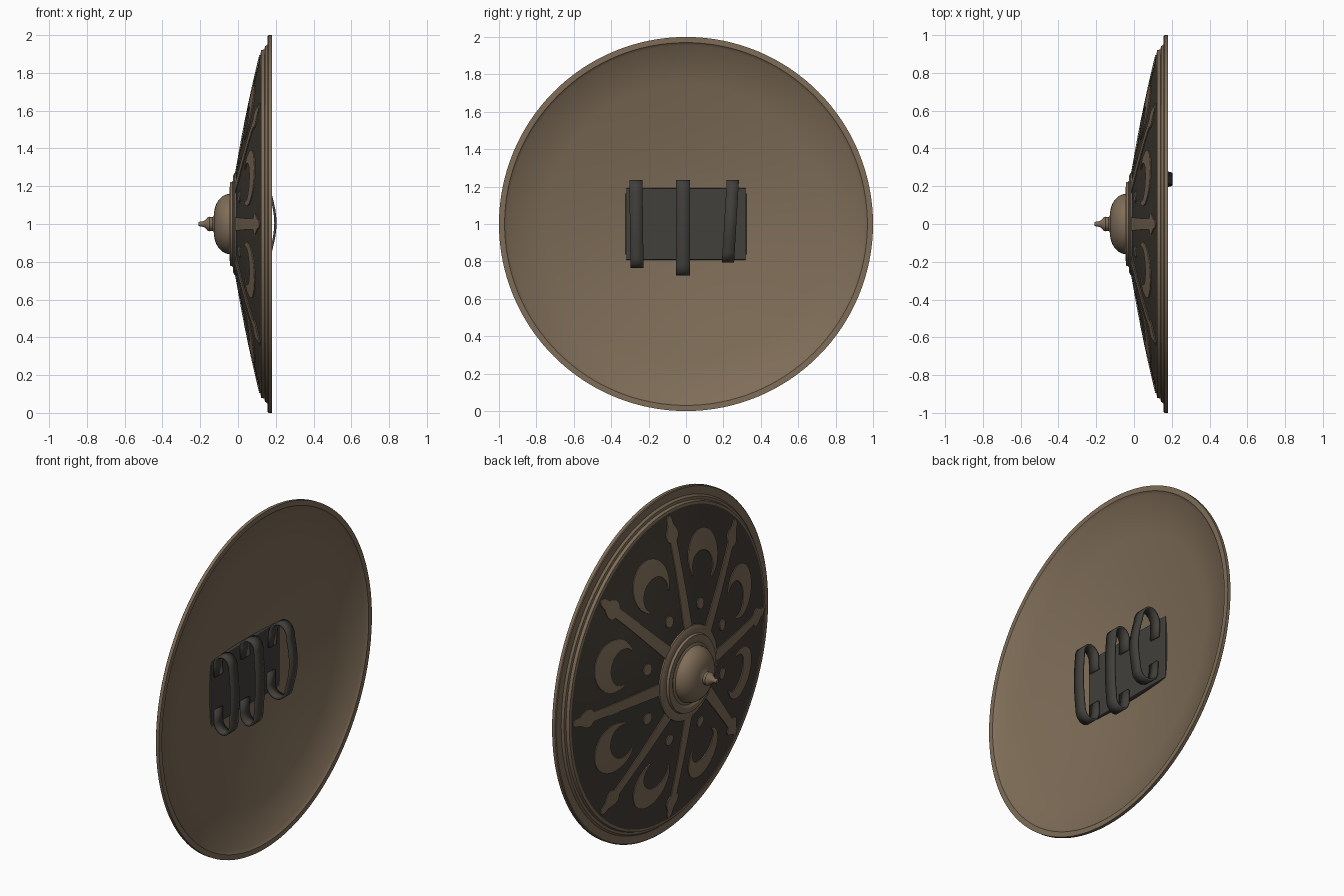
import bpy, bmesh, math
from mathutils import Vector

if "Cube" in bpy.data.objects:
    bpy.data.objects.remove(bpy.data.objects["Cube"])

def material(name, rgb):
    m = bpy.data.materials.new(name)
    m.diffuse_color = (*rgb, 1)
    m.use_nodes = True
    m.node_tree.nodes["Principled BSDF"].inputs["Base Color"].default_value = m.diffuse_color
    return m

BRONZE = material("bronze", (0.21, 0.152, 0.097))
FIELD = material("dark field", (0.054, 0.045, 0.035))
LEATHER = material("dark leather", (0.054, 0.050, 0.043))

def finish(name, bm, mats, smooth=True):
    bmesh.ops.recalc_face_normals(bm, faces=bm.faces)
    me = bpy.data.meshes.new(name)
    bm.to_mesh(me)
    bm.free()
    ob = bpy.data.objects.new(name, me)
    bpy.context.collection.objects.link(ob)
    for m in mats:
        me.materials.append(m)
    if smooth:
        bpy.ops.object.select_all(action='DESELECT')
        ob.select_set(True)
        bpy.context.view_layer.objects.active = ob
        bpy.ops.object.shade_smooth_by_angle(angle=math.radians(30))
    return ob

def lathe(name, profile, mats, segs=128, rule=None):
    """Revolve (radius, x) points about the x axis line through z = 1."""
    bm = bmesh.new()
    rings = []
    for r, x in profile:
        if r == 0:
            rings.append([bm.verts.new((x, 0, 1))] * segs)
        else:
            rings.append([bm.verts.new((x, r * math.sin(a), 1 + r * math.cos(a)))
                          for a in (2 * math.pi * i / segs for i in range(segs))])
    for k in range(len(rings) - 1):
        for i in range(segs):
            j = (i + 1) % segs
            vs = [rings[k][i], rings[k][j], rings[k + 1][j], rings[k + 1][i]]
            f = bm.faces.new(list(dict.fromkeys(vs)))
            if rule and rule(k):
                f.material_index = 1
    return finish(name, bm, mats)

# Dished shield body: front cone, stepped rim, hollow back
CONE = [(0.26, -0.012), (0.45, 0.022), (0.60, 0.051), (0.75, 0.084), (0.905, 0.12)]
body = [(0, -0.02)] + CONE + [
    (0.92, 0.123), (0.925, 0.14), (0.94, 0.143), (0.95, 0.155), (0.995, 0.157),
    (1.0, 0.161), (1.0, 0.18), (0.97, 0.18), (0.955, 0.166), (0.75, 0.118),
    (0.55, 0.077), (0.32, 0.038), (0.15, 0.022), (0, 0.02)]
lathe("shield_body", body, [BRONZE, FIELD], rule=lambda k: 1 <= k <= 4)

# Central boss with flange, dome and spike
dome = [(0.045 + 0.115 * math.cos(t), -0.042 - 0.086 * math.sin(t))
        for t in (i * math.pi / 16 for i in range(9))]
boss = [(0, -0.002), (0.272, -0.002), (0.27, -0.018), (0.255, -0.026), (0.225, -0.028),
        (0.22, -0.042), (0.19, -0.044), (0.175, -0.036)] + dome + [
        (0.036, -0.134), (0.036, -0.145), (0.039, -0.152), (0.034, -0.162), (0.02, -0.175),
        (0.013, -0.19), (0.014, -0.2), (0.01, -0.208), (0, -0.21)]
lathe("boss", boss, [BRONZE], segs=64)

def cone_x(r):
    for (r0, x0), (r1, x1) in zip(CONE, CONE[1:]):
        if r <= r1:
            return x0 + (x1 - x0) * (r - r0) / (r1 - r0)
    return CONE[-1][1]

def strip(bm, left, right, ang, cuts=4):
    """Thin band on the cone between two edges given as (across, outward)."""
    rows = []
    for (a0, b0), (a1, b1) in zip(left, right):
        row = []
        for i in range(cuts + 1):
            t = i / cuts
            u, v = a0 + (a1 - a0) * t, b0 + (b1 - b0) * t
            y = u * math.cos(ang) + v * math.sin(ang)
            z = v * math.cos(ang) - u * math.sin(ang)
            row.append(bm.verts.new((cone_x(math.hypot(u, v)) - 0.003, y, 1 + z)))
        rows.append(row)
    for p, q in zip(rows, rows[1:]):
        for i in range(cuts):
            bm.faces.new((p[i], p[i + 1], q[i + 1], q[i]))

def plate(ob):
    s = ob.modifiers.new("thickness", 'SOLIDIFY')
    s.thickness, s.offset = 0.005, 0

# Painted spokes with flared pointed tips
bm = bmesh.new()
SPOKE = [(0.25, 0.036), (0.35, 0.034), (0.45, 0.032), (0.55, 0.03), (0.65, 0.028), (0.75, 0.028),
         (0.77, 0.05), (0.795, 0.054), (0.82, 0.042), (0.845, 0.026), (0.88, 0.022), (0.895, 0.008)]
for n in range(8):
    strip(bm, [(-w, r) for r, w in SPOKE], [(w, r) for r, w in SPOKE], n * math.pi / 4, 2)
plate(finish("spoke_ornaments", bm, [BRONZE], False))

# Crescents opening toward the boss
bm = bmesh.new()
outer, inner = [], []
for i in range(29):
    t = i / 28 * 2 - 1
    a, b = t * math.radians(140), t * math.radians(118)
    outer.append((0.148 * math.sin(a), 0.635 + 0.148 * math.cos(a)))
    inner.append((0.105 * math.sin(b), 0.575 + 0.09 * math.cos(b)))
for n in range(8):
    strip(bm, outer, inner, (n + 0.5) * math.pi / 4)
plate(finish("crescent_ornaments", bm, [BRONZE], False))

# Small dots between the spokes
bm = bmesh.new()
dot = [(0.032 * math.sin(a), 0.032 * math.cos(a)) for a in (i * math.pi / 12 for i in range(1, 12))]
for n in range(8):
    strip(bm, [(-w, 0.38 + h) for w, h in dot], [(w, 0.38 + h) for w, h in dot],
          (n + 0.5) * math.pi / 4, 2)
plate(finish("dot_ornaments", bm, [BRONZE], False))

# Arm pad on the back
bm = bmesh.new()
bmesh.ops.create_cube(bm, size=1)
for v in bm.verts:
    v.co = Vector((0.035 + v.co.x * 0.03, v.co.y * 0.645, 1.0 + v.co.z * 0.385))
pad = finish("arm_pad", bm, [LEATHER], False)
bev = pad.modifiers.new("soft_edge", 'BEVEL')
bev.width, bev.segments = 0.006, 2

def strap(name, y_top, y_bot, z_top, z_bot, x_out, bow, width, round_top, round_bot):
    """Leather loop: tabs on the pad joined by a bowed outer leg."""
    x_in = 0.056
    mid, half = (x_in + x_out) / 2, (x_out - x_in) / 2
    arc = [i * math.pi / 12 for i in range(13)]
    path = [(x_in, z_top - round_top - 0.07)]
    path += [(mid - half * math.cos(t), z_top - round_top * (1 - math.sin(t))) for t in arc]
    za, zb = z_top - round_top, z_bot + round_bot
    path += [(x_out + bow * math.sin(math.pi * i / 8), za + (zb - za) * i / 8) for i in range(1, 8)]
    path += [(mid + half * math.cos(t), z_bot + round_bot * (1 - math.sin(t))) for t in arc]
    path += [(x_in, z_bot + round_bot + 0.07)]
    bm = bmesh.new()
    rows = []
    for x, z in path:
        y = y_bot + (y_top - y_bot) * (z - z_bot) / (z_top - z_bot)
        rows.append([bm.verts.new((x, y + s * width / 2, z)) for s in (-1, 1)])
    for p, q in zip(rows, rows[1:]):
        bm.faces.new((p[0], p[1], q[1], q[0]))
    ob = finish(name, bm, [LEATHER])
    s = ob.modifiers.new("thickness", 'SOLIDIFY')
    s.thickness, s.offset = 0.012, 0

# Three straps across the pad
strap("strap_left", -0.268, -0.262, 1.23, 0.77, 0.155, 0.01, 0.07, 0.06, 0.06)
strap("strap_middle", -0.015, -0.015, 1.23, 0.73, 0.145, 0.01, 0.075, 0.05, 0.06)
strap("strap_right", 0.25, 0.225, 1.23, 0.80, 0.175, 0.023, 0.065, 0.08, 0.06)
